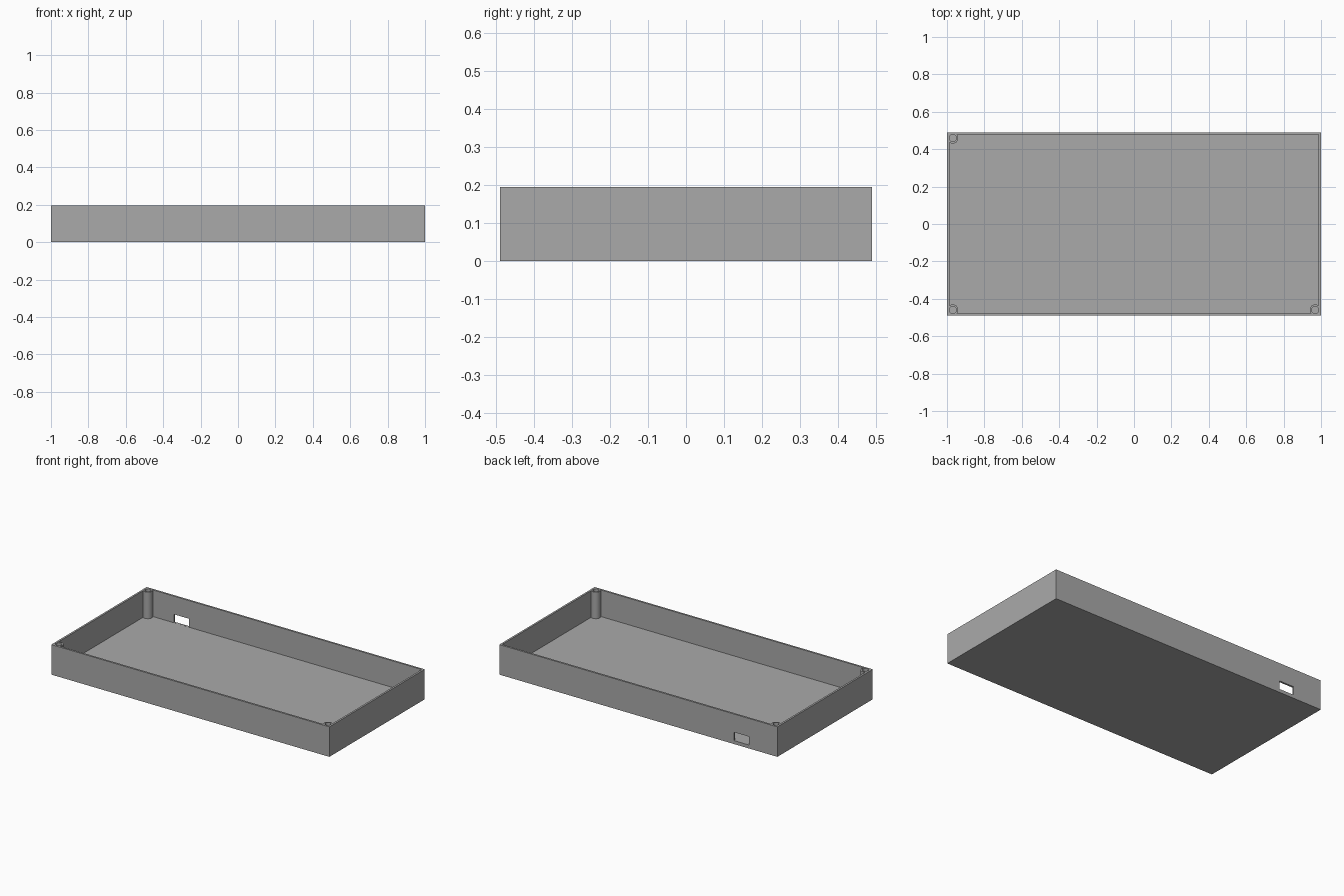
import bpy
import bmesh
from mathutils import Matrix, Vector

if "Cube" in bpy.data.objects:
    bpy.data.objects.remove(bpy.data.objects["Cube"])

WIDTH, DEPTH, HEIGHT = 2.0, 0.98, 0.195
WALL, FLOOR = 0.0125, 0.022

grey = bpy.data.materials.new("plain grey")
grey.use_nodes = True
colour = (0.4, 0.4, 0.4, 1)
grey.diffuse_color = colour
grey.node_tree.nodes["Principled BSDF"].inputs["Base Color"].default_value = colour


def add_object(name, bm):
    mesh = bpy.data.meshes.new(name)
    bm.to_mesh(mesh)
    bm.free()
    mesh.materials.append(grey)
    obj = bpy.data.objects.new(name, mesh)
    bpy.context.collection.objects.link(obj)
    return obj


def box(name, low, high):
    low, high = Vector(low), Vector(high)
    bm = bmesh.new()
    place = Matrix.Translation((low + high) / 2) @ Matrix.Diagonal((*(high - low), 1))
    bmesh.ops.create_cube(bm, size=1, matrix=place)
    return add_object(name, bm)


def cut(target, cutter):
    mod = target.modifiers.new(cutter.name, "BOOLEAN")
    mod.operation = "DIFFERENCE"
    mod.solver = "EXACT"
    mod.object = cutter
    bpy.context.view_layer.objects.active = target
    bpy.ops.object.modifier_apply(modifier=mod.name)
    bpy.data.objects.remove(cutter)


def screw_post(name, x, y, radius=0.029, hole=0.019):
    # Cylinder with its top inset and pushed down to form the screw hole
    bottom, top = FLOOR - 0.005, HEIGHT - 0.0005
    bm = bmesh.new()
    bmesh.ops.create_cone(bm, cap_ends=True, segments=32, radius1=radius,
                          radius2=radius, depth=top - bottom,
                          matrix=Matrix.Translation((x, y, (top + bottom) / 2)))
    cap = max(bm.faces, key=lambda f: f.calc_center_median().z)
    bmesh.ops.inset_region(bm, faces=[cap], thickness=radius - hole)
    ext = bmesh.ops.extrude_discrete_faces(bm, faces=[cap])
    for v in ext["faces"][0].verts:
        v.co.z = FLOOR
    bmesh.ops.recalc_face_normals(bm, faces=bm.faces)
    post = add_object(name, bm)
    bpy.ops.object.select_all(action="DESELECT")
    post.select_set(True)
    bpy.context.view_layer.objects.active = post
    bpy.ops.object.shade_smooth_by_angle()


# Open tray with a connector slot through the back wall
x, y = WIDTH / 2, DEPTH / 2
tray = box("tray", (-x, -y, 0), (x, y, HEIGHT))
cut(tray, box("cavity", (WALL - x, WALL - y, FLOOR), (x - WALL, y - WALL, HEIGHT + 0.1)))
cut(tray, box("slot", (-0.796, y - 0.05, 0.0225), (-0.688, y + 0.05, 0.077)))

# Screw posts in three of the corners
px, py = x - 0.031, y - 0.031
for name, cx, cy in (("front_right_post", -px, -py),
                     ("front_left_post", px, -py),
                     ("back_right_post", -px, py)):
    screw_post(name, cx, cy)
